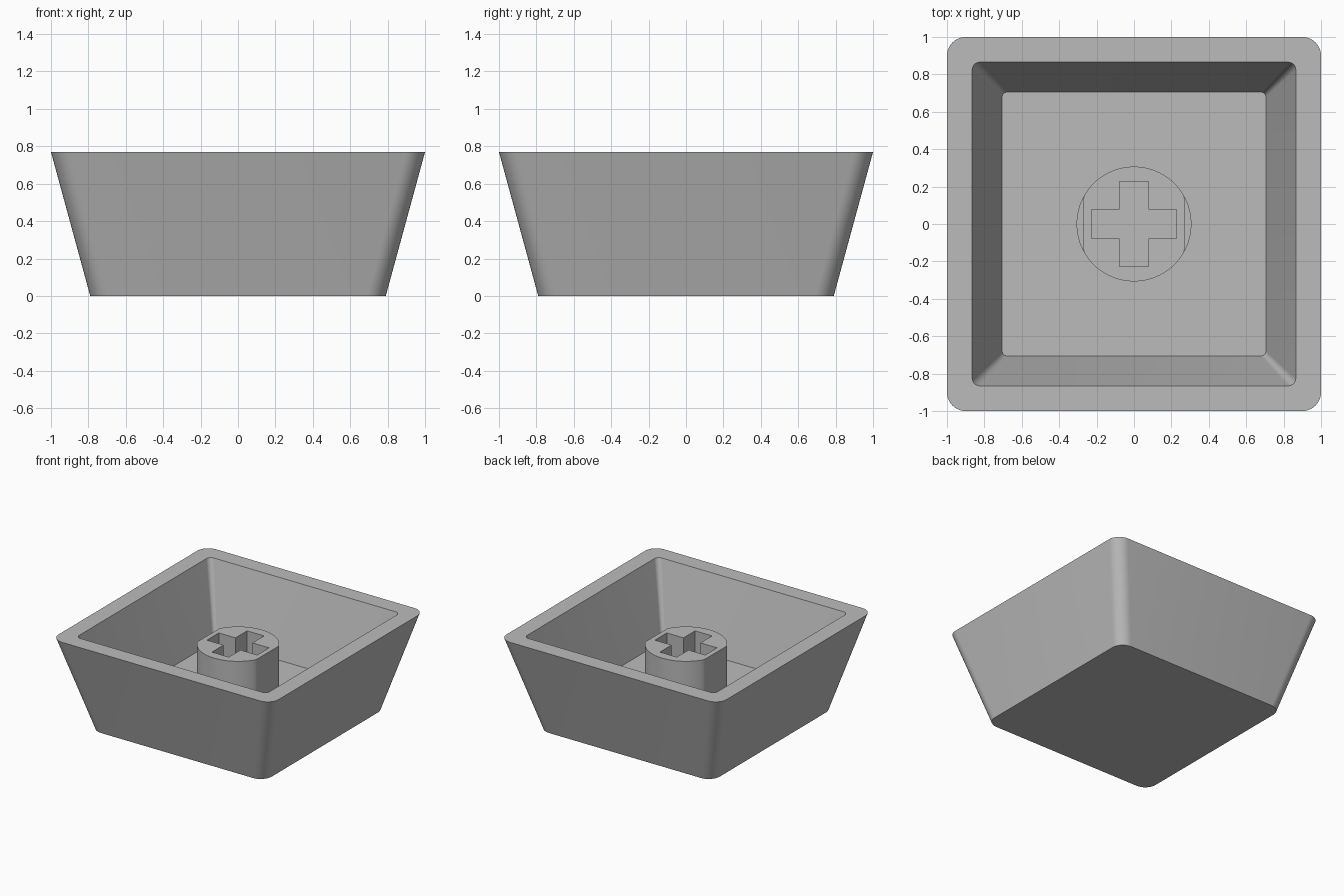
import bpy, bmesh, math

cube = bpy.data.objects.get("Cube")
if cube:
    bpy.data.objects.remove(cube, do_unlink=True)

HEIGHT, FLOOR, STEM_TOP = 0.77, 0.18, 0.615

grey = bpy.data.materials.new("plain grey plastic")
grey.use_nodes = True
COLOUR = (0.5, 0.5, 0.5, 1)
grey.diffuse_color = COLOUR
grey.node_tree.nodes["Principled BSDF"].inputs["Base Color"].default_value = COLOUR


def rounded_square(half, radius, steps=10):
    """Outline of a square with rounded corners, anticlockwise."""
    points = []
    for quarter in range(4):
        a0 = quarter * math.pi / 2
        mid = a0 + math.pi / 4
        cx = math.copysign(half - radius, math.cos(mid))
        cy = math.copysign(half - radius, math.sin(mid))
        for i in range(steps + 1):
            a = a0 + i / steps * math.pi / 2
            points.append((cx + radius * math.cos(a), cy + radius * math.sin(a)))
    return points


def loft(name, sections):
    """Join (outline, z) sections of equal point count and cap both ends."""
    bm = bmesh.new()
    rings = [[bm.verts.new((x, y, z)) for x, y in outline] for outline, z in sections]
    for low, high in zip(rings, rings[1:]):
        n = len(low)
        for i in range(n):
            j = (i + 1) % n
            bm.faces.new((low[i], low[j], high[j], high[i]))
    bm.faces.new(rings[0][::-1])
    bm.faces.new(rings[-1])
    bmesh.ops.recalc_face_normals(bm, faces=bm.faces)
    mesh = bpy.data.meshes.new(name)
    bm.to_mesh(mesh)
    bm.free()
    obj = bpy.data.objects.new(name, mesh)
    bpy.context.collection.objects.link(obj)
    mesh.materials.append(grey)
    return obj


def activate(obj):
    bpy.ops.object.select_all(action='DESELECT')
    obj.select_set(True)
    bpy.context.view_layer.objects.active = obj


# Hollow tapered shell: outside wall, flat rim, inside wall, floor
shell = loft("cap_shell", [
    (rounded_square(0.79, 0.10), 0),
    (rounded_square(1.0, 0.10), HEIGHT),
    (rounded_square(0.865, 0.04), HEIGHT),
    (rounded_square(0.705, 0.025), FLOOR),
])

# Round stem with two flattened sides, on a low round collar
circle = [(0.307 * math.cos(math.tau * i / 96), 0.307 * math.sin(math.tau * i / 96))
          for i in range(96)]
flatted = [(max(-0.27, min(0.27, x)), y) for x, y in circle]
stem = loft("stem", [(circle, FLOOR - 0.01), (circle, FLOOR + 0.03),
                     (flatted, FLOOR + 0.03), (flatted, STEM_TOP)])
bm = bmesh.new()
bm.from_mesh(stem.data)
bmesh.ops.remove_doubles(bm, verts=bm.verts, dist=0.0001)
bm.to_mesh(stem.data)
bm.free()

# Cross-shaped socket cut down to the floor
W, L = 0.077, 0.228
cross = []
for k in range(4):
    c, s = round(math.cos(k * math.pi / 2)), round(math.sin(k * math.pi / 2))
    cross += [(c * x - s * y, s * x + c * y) for x, y in ((L, -W), (L, W), (W, W))]
cutter = loft("cross_cutter", [(cross, 0.1), (cross, HEIGHT)])
cutter.hide_render = True
cut = stem.modifiers.new("socket", 'BOOLEAN')
cut.operation = 'DIFFERENCE'
cut.solver = 'EXACT'
cut.object = cutter
activate(stem)
bpy.ops.object.modifier_apply(modifier=cut.name)
bpy.data.objects.remove(cutter, do_unlink=True)

for part in (shell, stem):
    activate(part)
    bpy.ops.object.shade_smooth_by_angle(angle=math.radians(20))
